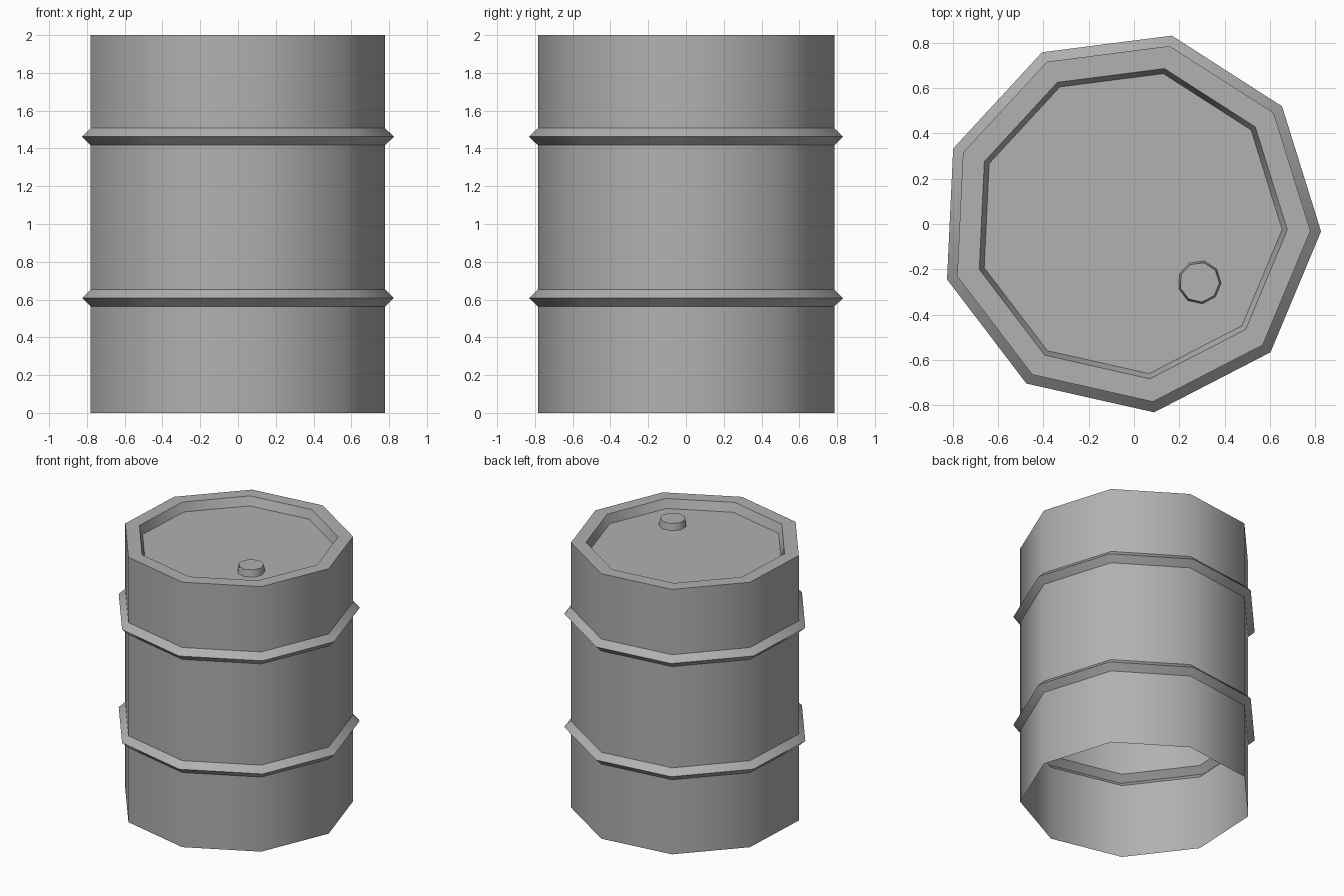
import bpy, bmesh
from math import cos, sin, tau, radians

if "Cube" in bpy.data.objects:
    bpy.data.objects.remove(bpy.data.objects["Cube"])

SIDES = 9
TWIST = radians(-2.7)

# Dark grey metal
metal = bpy.data.materials.new("dark_grey")
metal.diffuse_color = (0.44, 0.44, 0.44, 1.0)
metal.use_nodes = True
metal.node_tree.nodes["Principled BSDF"].inputs["Base Color"].default_value = metal.diffuse_color


def lathe(name, profile, center, cap_top=True):
    """Revolve (radius, z) points into a nine-sided shell with crisp horizontal edges."""
    bm = bmesh.new()
    cx, cy = center
    rings = []
    for r, z in profile:
        rings.append([bm.verts.new((cx + r * cos(TWIST + tau * i / SIDES),
                                    cy + r * sin(TWIST + tau * i / SIDES), z))
                      for i in range(SIDES)])
    for low, high in zip(rings, rings[1:]):
        for i in range(SIDES):
            j = (i + 1) % SIDES
            bm.faces.new((low[i], low[j], high[j], high[i])).smooth = True
    if cap_top:
        bm.faces.new(rings[-1])
    # keep the horizontal loops sharp, the vertical edges smooth
    for ring in rings:
        for i in range(SIDES):
            edge = bm.edges.get((ring[i], ring[(i + 1) % SIDES]))
            if edge:
                edge.smooth = False
    mesh = bpy.data.meshes.new(name)
    bm.to_mesh(mesh)
    bm.free()
    mesh.materials.append(metal)
    obj = bpy.data.objects.new(name, mesh)
    bpy.context.collection.objects.link(obj)
    return obj


# Barrel shell: open bottom, two rolled ridges, rim and recessed lid
BODY, RIDGE, AXIS = 0.798, 0.845, (-0.0185, 0.007)
profile = [(BODY, 0.0)]
for z in (0.608, 1.462):
    profile += [(BODY, z - 0.045), (RIDGE, z), (BODY, z + 0.045)]
profile += [(BODY, 2.0), (0.696, 2.0), (0.673, 1.935)]
lathe("barrel", profile, AXIS)

# Filler plug on the lid
lathe("plug", [(0.096, 1.935), (0.088, 1.986)], (0.289, -0.257))
